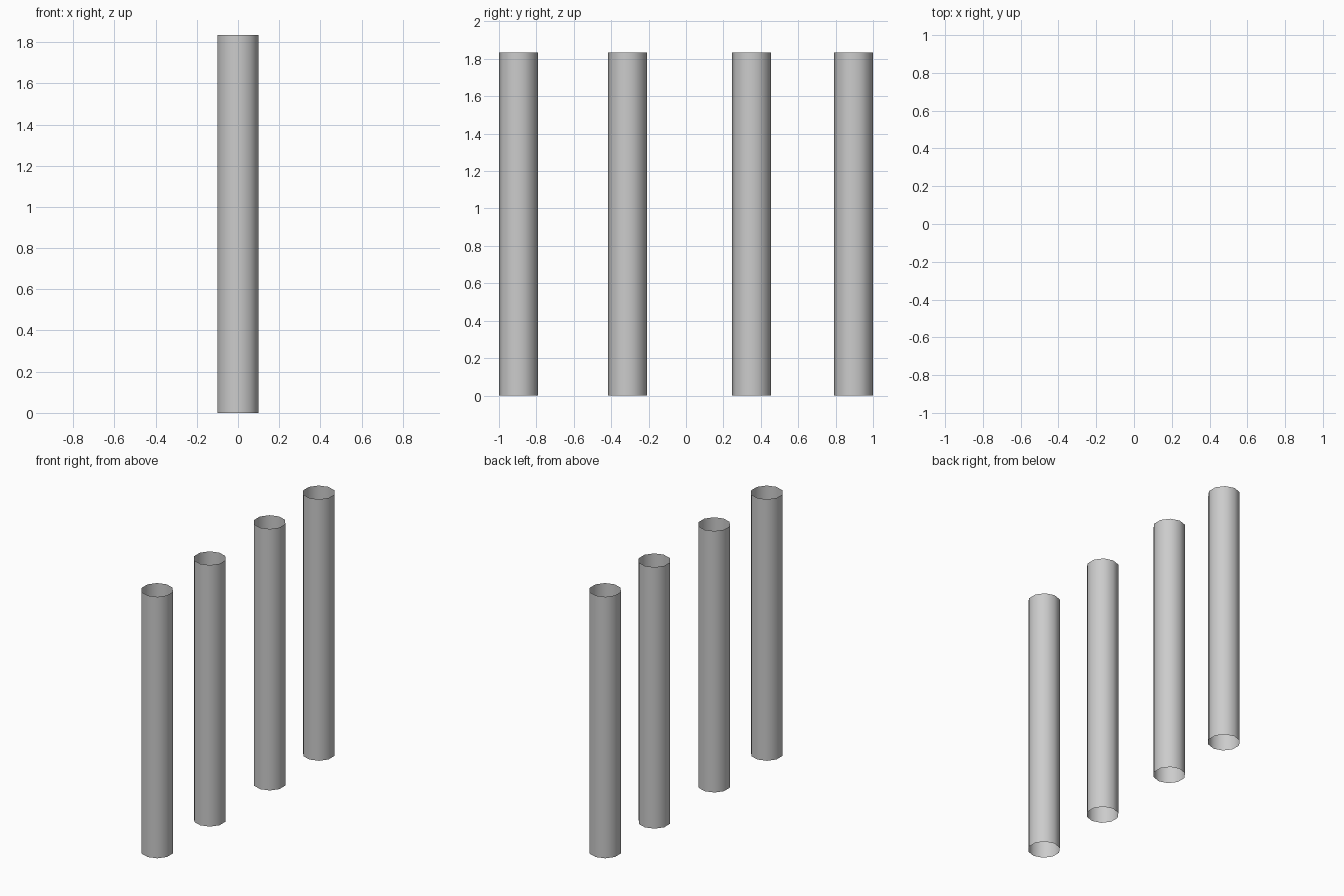
import bpy

if "Cube" in bpy.data.objects:
    bpy.data.objects.remove(bpy.data.objects["Cube"])

RADIUS = 0.104
HEIGHT = 1.835

# Row of four open-ended, ten-sided tubes standing along y
for i, y in enumerate((-0.896, -0.313, 0.351, 0.896), start=1):
    bpy.ops.mesh.primitive_cylinder_add(
        vertices=10, radius=RADIUS, depth=HEIGHT,
        end_fill_type='NOTHING', location=(0, y, HEIGHT / 2))
    tube = bpy.context.object
    tube.name = f"open_tube_{i}"
    bpy.ops.object.shade_smooth()
